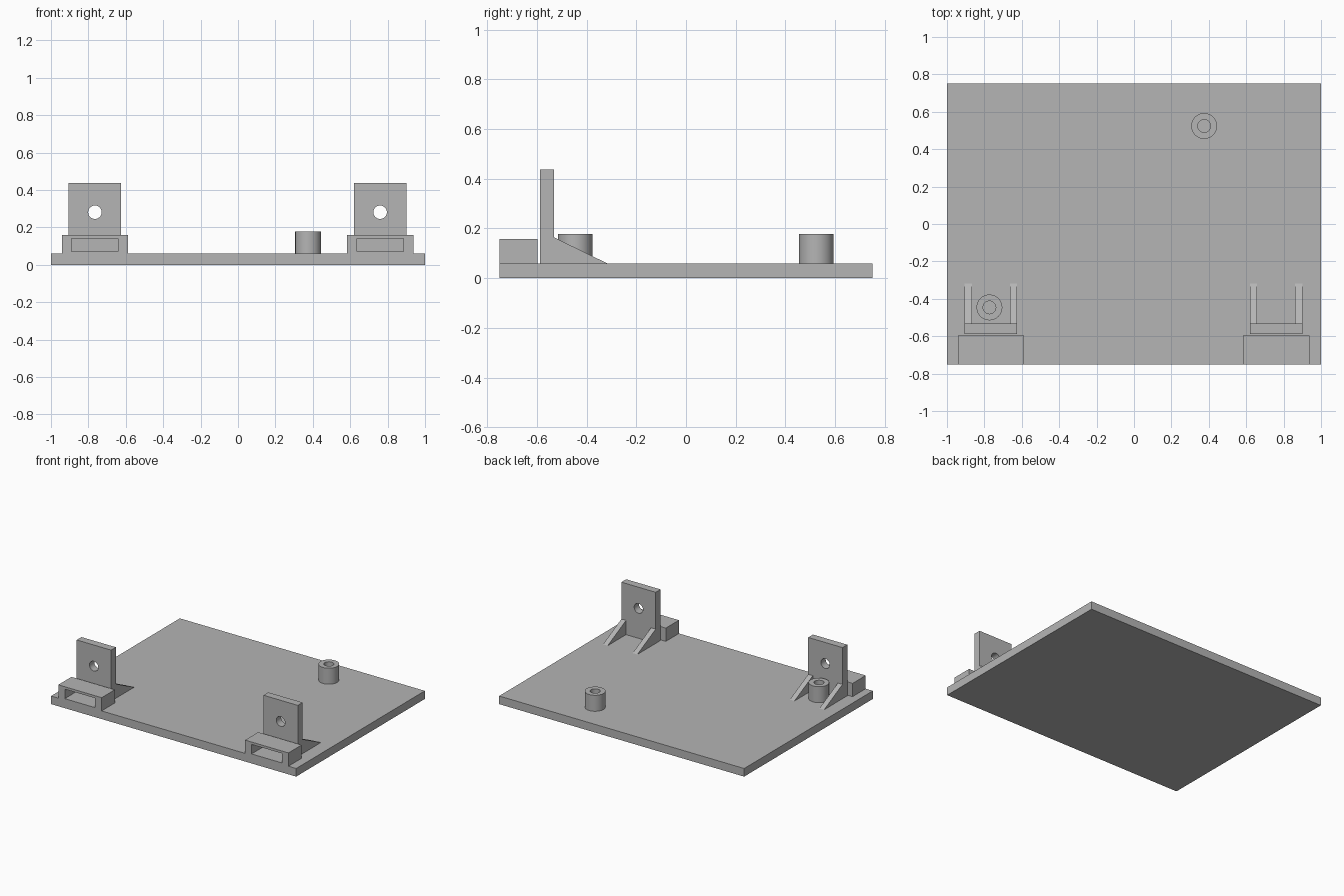
import bpy
import bmesh
from math import pi, radians
from mathutils import Matrix, Vector

if "Cube" in bpy.data.objects:
    bpy.data.objects.remove(bpy.data.objects["Cube"], do_unlink=True)

GREY = (0.46, 0.46, 0.46, 1.0)
grey = bpy.data.materials.new("plain_grey")
grey.use_nodes = True
grey.diffuse_color = GREY
grey.node_tree.nodes["Principled BSDF"].inputs["Base Color"].default_value = GREY

PLATE_TOP = 0.06


def finish(name, bm):
    bmesh.ops.recalc_face_normals(bm, faces=bm.faces)
    mesh = bpy.data.meshes.new(name)
    bm.to_mesh(mesh)
    bm.free()
    mesh.materials.append(grey)
    obj = bpy.data.objects.new(name, mesh)
    bpy.context.collection.objects.link(obj)
    return obj


def box(name, low, high):
    low, high = Vector(low), Vector(high)
    bm = bmesh.new()
    bmesh.ops.create_cube(bm, size=1, matrix=Matrix.Translation((low + high) / 2)
                          @ Matrix.Diagonal((high - low).to_4d()))
    return finish(name, bm)


def cylinder(name, centre, radius, depth, turn=0.0):
    bm = bmesh.new()
    bmesh.ops.create_cone(bm, cap_ends=True, segments=48, radius1=radius, radius2=radius,
                          depth=depth, matrix=Matrix.Translation(centre) @ Matrix.Rotation(turn, 4, "X"))
    return finish(name, bm)


def smooth(obj):
    bpy.ops.object.select_all(action="DESELECT")
    obj.select_set(True)
    bpy.context.view_layer.objects.active = obj
    bpy.ops.object.shade_smooth_by_angle(angle=radians(30))


def cut(obj, cutter):
    """Subtract the cutter, bake the result and discard the cutter."""
    cutter.hide_render = True
    mod = obj.modifiers.new("opening", "BOOLEAN")
    mod.operation, mod.solver, mod.object = "DIFFERENCE", "EXACT", cutter
    bpy.context.view_layer.objects.active = obj
    bpy.ops.object.modifier_apply(modifier=mod.name)
    bpy.data.objects.remove(cutter, do_unlink=True)
    smooth(obj)


def rib(name, x0, x1):
    """Triangular brace behind an upright."""
    profile = [(-0.532, PLATE_TOP), (-0.318, PLATE_TOP), (-0.532, 0.165)]
    bm = bmesh.new()
    face = bm.faces.new([bm.verts.new((x0, y, z)) for y, z in profile])
    side = bmesh.ops.extrude_face_region(bm, geom=[face])
    verts = [v for v in side["geom"] if isinstance(v, bmesh.types.BMVert)]
    bmesh.ops.translate(bm, vec=(x1 - x0, 0, 0), verts=verts)
    return finish(name, bm)


# Base plate
box("base_plate", (-1, -0.75, 0), (1, 0.75, PLATE_TOP))

# Slotted front blocks, pierced uprights and their braces
for side, cx in (("right", -0.765), ("left", 0.76)):
    block = box(f"{side}_slotted_block", (cx - 0.177, -0.75, PLATE_TOP), (cx + 0.177, -0.597, 0.158))
    cut(block, box("slot_cutter", (cx - 0.124, -0.8, 0.07), (cx + 0.124, -0.55, 0.14)))

    upright = box(f"{side}_upright", (cx - 0.14, -0.588, PLATE_TOP), (cx + 0.14, -0.532, 0.437))
    cut(upright, cylinder("hole_cutter", (cx, -0.56, 0.281), 0.036, 0.2, pi / 2))

    rib(f"{side}_outer_rib", cx - 0.14, cx - 0.102)
    rib(f"{side}_inner_rib", cx + 0.102, cx + 0.14)

# Hollow round posts
for name, x, y in (("front_post", -0.773, -0.446), ("back_post", 0.375, 0.524)):
    post = cylinder(name, (x, y, 0.119), 0.069, 0.118)
    cut(post, cylinder("bore_cutter", (x, y, 0.119), 0.034, 0.3))
